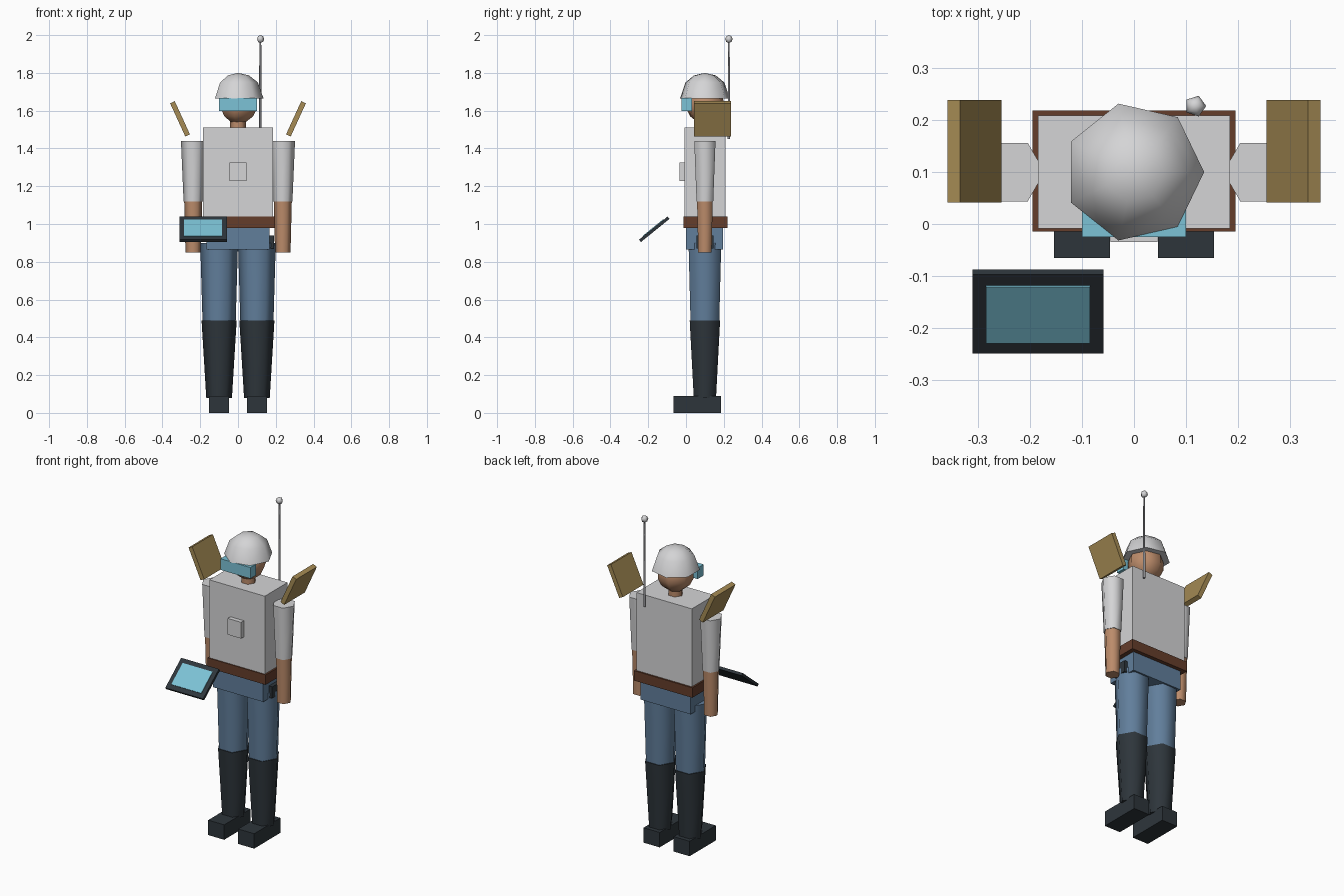
import bpy
import bmesh
from math import radians, cos, sin
from mathutils import Matrix

old = bpy.data.objects.get("Cube")
if old:
    bpy.data.objects.remove(old, do_unlink=True)


def material(name, r, g, b):
    m = bpy.data.materials.new(name)
    m.use_nodes = True
    m.diffuse_color = (r, g, b, 1)
    bsdf = next(n for n in m.node_tree.nodes if n.type == 'BSDF_PRINCIPLED')
    bsdf.inputs["Base Color"].default_value = (r, g, b, 1)
    bsdf.inputs["Roughness"].default_value = 0.8
    return m


WHITE = material("off_white", 0.66, 0.66, 0.67)
SKIN = material("skin", 0.5, 0.26, 0.145)
DENIM = material("denim_blue", 0.12, 0.21, 0.33)
DARK = material("dark_slate", 0.027, 0.036, 0.044)
BROWN = material("belt_brown", 0.13, 0.047, 0.024)
CYAN = material("glass_cyan", 0.2, 0.54, 0.67)
TAN = material("panel_tan", 0.38, 0.26, 0.09)
METAL = material("metal_grey", 0.3, 0.3, 0.32)
CY = 0.1  # depth of the body axis


def finish(name, bm, mat, smooth=0):
    bmesh.ops.recalc_face_normals(bm, faces=bm.faces)
    me = bpy.data.meshes.new(name)
    bm.to_mesh(me)
    bm.free()
    me.materials.append(mat)
    ob = bpy.data.objects.new(name, me)
    bpy.context.collection.objects.link(ob)
    if smooth:
        bpy.ops.object.select_all(action='DESELECT')
        ob.select_set(True)
        bpy.context.view_layer.objects.active = ob
        bpy.ops.object.shade_smooth_by_angle(angle=radians(smooth))
    return ob


def box(name, center, size, mat, tilt=0, axis='X'):
    bm = bmesh.new()
    m = (Matrix.Translation(center) @ Matrix.Rotation(radians(tilt), 4, axis)
         @ Matrix.Diagonal((*size, 1)))
    bmesh.ops.create_cube(bm, size=1, matrix=m)
    return finish(name, bm, mat)


def lathe(name, x, y, profile, sides, mat, smooth=70):
    """Stack polygon rings of (radius, z); a zero radius makes a pole."""
    bm = bmesh.new()
    rings = []
    for r, z in profile:
        count = sides if r > 0 else 1
        turn = radians(360 / sides)
        rings.append([bm.verts.new((x + r * cos(i * turn), y + r * sin(i * turn), z))
                      for i in range(count)])
    for a, b in zip(rings, rings[1:]):
        for i in range(sides):
            j = (i + 1) % sides
            quad = [a[i % len(a)], a[j % len(a)], b[j % len(b)], b[i % len(b)]]
            bm.faces.new(list(dict.fromkeys(quad)))
    for ring in (rings[0], rings[-1]):
        if len(ring) > 1:
            bm.faces.new(ring)
    return finish(name, bm, mat, smooth)


def arc(radius, z, angles):
    return [(0 if abs(a) == 90 else radius * cos(radians(a)),
             z + radius * sin(radians(a))) for a in angles]


# Torso, belt and hips
box("torso", (0, CY, 1.275), (0.37, 0.217, 0.47), WHITE)
box("chest_pack", (0, -0.02, 1.276), (0.09, 0.03, 0.098), WHITE)
box("belt", (0, 0.102, 1.01), (0.39, 0.233, 0.06), BROWN)
box("hips", (0, 0.098, 0.922), (0.336, 0.195, 0.116), DENIM)
box("hip_pouch", (0.172, CY, 0.905), (0.036, 0.09, 0.07), DARK)

# Limbs and shoulder panels, repeated on both sides
for side, s in (("left", 1), ("right", -1)):
    lathe(side + "_trouser_leg", s * 0.1, CY, [(0.088, 0.49), (0.1, 0.9)], 6, DENIM)
    lathe(side + "_boot", s * 0.1, CY, [(0.068, 0.08), (0.093, 0.49)], 6, DARK)
    box(side + "_foot", (s * 0.1, 0.06, 0.045), (0.107, 0.25, 0.09), DARK)
    lathe(side + "_sleeve", s * 0.237, CY, [(0.051, 1.12), (0.065, 1.44)], 6, WHITE)
    lathe(side + "_forearm", s * 0.237, CY, [(0.041, 0.85), (0.048, 1.13)], 6, SKIN)
    box(side + "_shoulder_panel", (s * 0.307, 0.14, 1.557),
        (0.027, 0.197, 0.193), TAN, s * 24.6, 'Y')

# Neck, head, goggles and helmet
lathe("neck", 0, CY, [(0.043, 1.5), (0.043, 1.58)], 6, SKIN)
lathe("head", 0, CY, arc(0.103, 1.635, (-90, -64.3, -38.6, -12.9, 12.9, 38.6, 64.3, 90)),
      7, SKIN)
box("goggles", (0, 0.003, 1.633), (0.2, 0.056, 0.067), CYAN)
lathe("helmet", 0, CY, arc(0.135, 1.665, (0, 38.6, 64.3, 90)), 7, WHITE)

# Antenna on the back
lathe("antenna_rod", 0.118, 0.227, [(0.007, 1.45), (0.005, 1.97)], 6, METAL)
lathe("antenna_tip", 0.118, 0.227, arc(0.021, 1.979, (-90, -45, 0, 45, 90)), 5, WHITE, 75)

# Tilted handheld tablet with its screen plate
TILT = 39
lift = 0.0095
box("tablet", (-0.185, -0.168, 0.972), (0.252, 0.195, 0.016), DARK, TILT)
box("tablet_screen",
    (-0.185, -0.168 - lift * sin(radians(TILT)), 0.972 + lift * cos(radians(TILT))),
    (0.2, 0.14, 0.004), CYAN, TILT)
